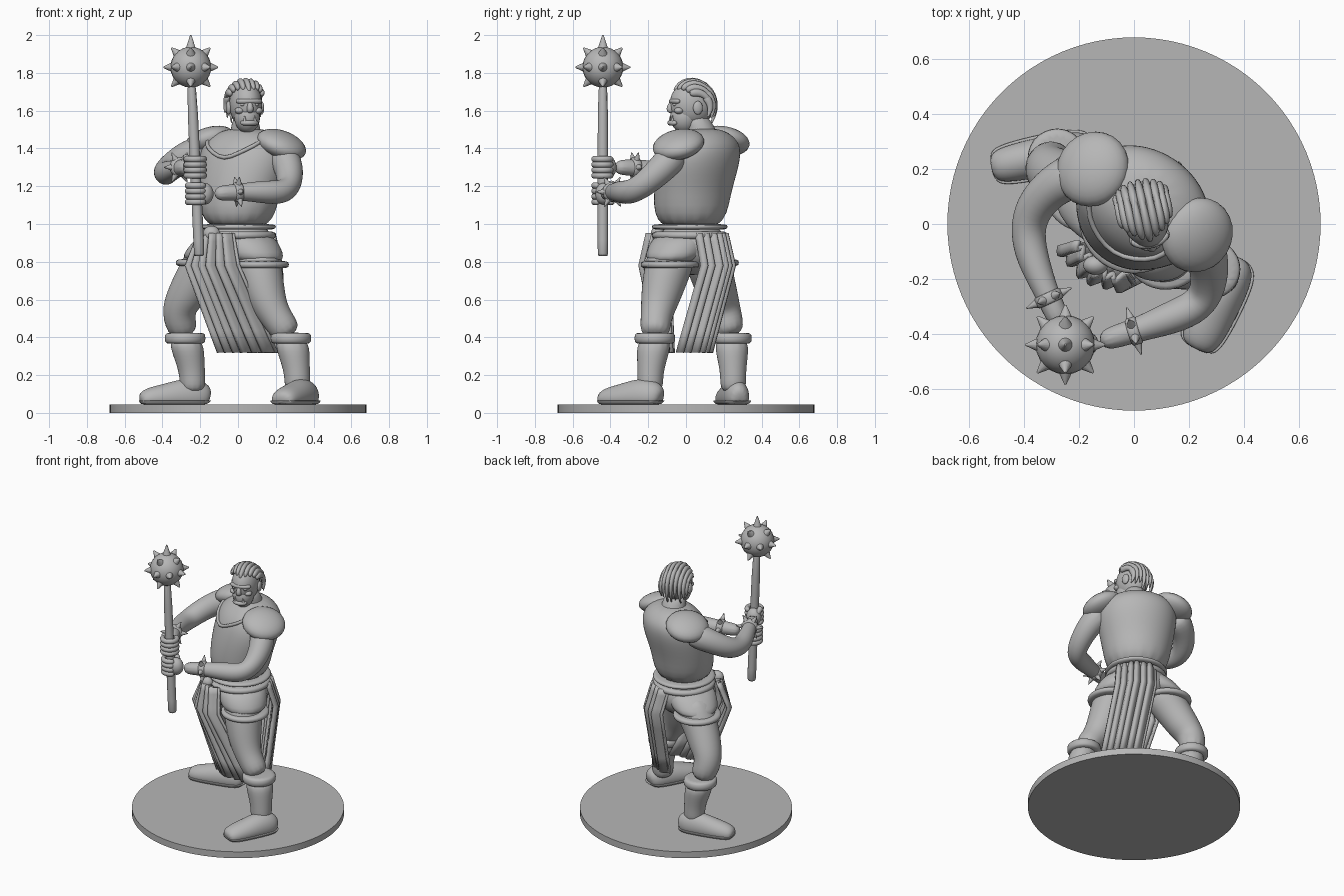
import bpy, bmesh
from math import sin, cos, pi, radians, atan2
from mathutils import Matrix, Vector

old = bpy.data.objects.get("Cube")
if old:
    bpy.data.objects.remove(old)

grey = bpy.data.materials.new("plain grey")
grey.use_nodes = True
tone = (.47, .47, .47, 1)
grey.diffuse_color = tone
grey.node_tree.nodes["Principled BSDF"].inputs["Base Color"].default_value = tone

UP = Vector((0, 0, 1))
SIDEWAYS = Vector((1, 0, 0))
UNMOVED = Matrix.Identity(4)
TURN = Matrix.Rotation(radians(-32), 4, 'Z')     # body turned towards its right


def finish(name, bm, subsurf=0, sharp_angle=None, matrix=UNMOVED):
    bmesh.ops.transform(bm, matrix=matrix, verts=bm.verts)
    bmesh.ops.recalc_face_normals(bm, faces=bm.faces)
    mesh = bpy.data.meshes.new(name)
    bm.to_mesh(mesh)
    bm.free()
    mesh.materials.append(grey)
    obj = bpy.data.objects.new(name, mesh)
    bpy.context.collection.objects.link(obj)
    bpy.ops.object.select_all(action='DESELECT')
    obj.select_set(True)
    bpy.context.view_layer.objects.active = obj
    if sharp_angle:
        bpy.ops.object.shade_smooth_by_angle(angle=radians(sharp_angle))
    else:
        bpy.ops.object.shade_smooth()
    if subsurf:
        modifier = obj.modifiers.new("rounding", 'SUBSURF')
        modifier.levels = modifier.render_levels = subsurf
    return obj


def sweep(name, rings, level=False, ref=None, sides=12, subsurf=2,
          lowest=-9, highest=9, matrix=UNMOVED):
    """Skin rings of (x, y, z, radius[, second radius]) along their path."""
    bm = bmesh.new()
    points = [Vector(ring[:3]) for ring in rings]
    if ref is None:
        whole = (points[-1] - points[0]).normalized()
        ref = Vector((0, 1, 0)) if abs(whole.z) > .7 else UP
    loops = []
    for i, ring in enumerate(rings):
        if level:
            across, over = TURN.col[0].to_3d(), TURN.col[1].to_3d()
        else:
            ahead = points[min(i + 1, len(points) - 1)] - points[max(i - 1, 0)]
            across = ahead.cross(ref).normalized()
            over = across.cross(ahead.normalized())
        loop = []
        for k in range(sides):
            turn = 2 * pi * k / sides
            p = points[i] + across * cos(turn) * ring[3] + over * sin(turn) * ring[-1]
            p.z = min(max(p.z, lowest), highest)
            loop.append(bm.verts.new(p))
        loops.append(loop)
    for low, high in zip(loops, loops[1:]):
        for k in range(sides):
            n = (k + 1) % sides
            bm.faces.new((low[k], low[n], high[n], high[k]))
    bm.faces.new(loops[0])
    bm.faces.new(loops[-1])
    return finish(name, bm, subsurf, matrix=matrix)


def band(name, centre, radius, height, way=UP):
    """Short rolled ring, used for belts, hems, cuffs and bracelets."""
    offsets = ((-.5, .85), (-.4, 1), (.4, 1), (.5, .85))
    rings = [(*(Vector(centre) + way * height * d), radius * scale) for d, scale in offsets]
    return sweep(name, rings, sides=20, subsurf=1)


def blob(name, centre, size, matrix=UNMOVED, tilt=UNMOVED):
    bm = bmesh.new()
    bmesh.ops.create_uvsphere(bm, u_segments=24, v_segments=14, radius=1)
    place = Matrix.Translation(centre) @ tilt @ Matrix.Diagonal((*size, 1))
    return finish(name, bm, matrix=matrix @ place)


def cones(name, items, radius, matrix=UNMOVED):
    """One object of pointed cones, each given as (base, direction, length)."""
    bm = bmesh.new()
    for base, way, length in items:
        way = Vector(way).normalized()
        place = Matrix.Translation(Vector(base) + way * length / 2)
        place = place @ way.to_track_quat('Z', 'Y').to_matrix().to_4x4()
        bmesh.ops.create_cone(bm, cap_ends=True, segments=14, radius1=radius,
                              radius2=radius / 8, depth=length, matrix=place)
    return finish(name, bm, sharp_angle=40, matrix=matrix)


# round base
DECK = .045
bm = bmesh.new()
bmesh.ops.create_cone(bm, cap_ends=True, segments=96, radius1=.68, radius2=.68,
                      depth=DECK, matrix=Matrix.Translation(UP * DECK / 2))
finish("base", bm, sharp_angle=40)

# torso in a sleeveless vest, with a collar that dips to a V at the front
vest = [(0, .02, .96, .19, .19), (0, .03, 1.15, .225, .2), (.03, .06, 1.3, .26, .21),
        (.04, .08, 1.4, .26, .2), (.04, .09, 1.46, .21, .16), (.04, .09, 1.51, .1, .09)]
sweep("vest", vest, level=True, sides=16)


def on_vest(height, angle):
    for low, high in zip(vest, vest[1:]):
        if low[2] <= height <= high[2]:
            f = (height - low[2]) / (high[2] - low[2])
            x, y, z, a, b = [m + (n - m) * f for m, n in zip(low, high)]
            return Vector((x, y, z)) + TURN.to_3x3() @ Vector((a * sin(angle), -b * cos(angle), 0))


sweep("vest_collar", [(*on_vest(1.34 + abs(d) / 500, radians(d)), .012) for d in range(-72, 73, 18)],
      sides=8, subsurf=1)
for side, centre, tilt in (("left", (.23, -.04, 1.42), 24), ("right", (-.15, .2, 1.44), -20)):
    blob(side + "_shoulder_cap", centre, (.135, .14, .07),
         tilt=TURN @ Matrix.Rotation(radians(tilt), 4, 'Y'))

# belt, knot and pelvis
band("vest_hem", (0, .02, .985), .205, .03)
band("belt", (0, .02, .94), .205, .045)
blob("belt_knot", (-.14, -.15, .95), (.045, .035, .04))
blob("pelvis", (0, .03, .88), (.2, .18, .15), tilt=TURN)


# legs, short trousers and boots
def build_leg(side, waist, hem, leg, ankle, heel, toe, foot_width):
    middle = (Vector(waist) + Vector(hem)) / 2
    sweep(side + "_shorts", [(*waist, .155), (*middle, .165), (*hem, .148)], level=True)
    band(side + "_shorts_hem", hem, .158, .04)
    sweep(side + "_leg", leg)
    ankle, cuff = Vector(ankle), Vector(leg[-1][:3])
    sweep(side + "_boot_shaft", [(*(ankle - UP * .1), .075), (*ankle, .068),
                                 (*ankle.lerp(cuff, .5), .086), (*cuff, .098)], level=True)
    band(side + "_boot_cuff", cuff - UP * .005, .11, .06)
    # foot: fraction from heel to toe, half height, share of the width
    shape = ((0, .05, .5), (.1, .09, .9), (.35, .1, 1), (.65, .075, 1), (.9, .06, .9), (1, .035, .6))
    heel, toe = Vector((*heel, .05)), Vector((*toe, .05))
    for name, margin, top in (("foot", 0, 1), ("sole", .01, .066)):
        rings = [(*(heel.lerp(toe, f) + UP * tall * .4), foot_width * w + margin, tall) for f, tall, w in shape]
        sweep(f"{side}_{name}", rings, ref=UP, lowest=DECK, highest=top)


build_leg("left", (.03, -.01, .96), (.115, -.085, .785),
          [(.08, -.06, .88, .14), (.12, -.11, .72, .125), (.155, -.14, .59, .105),
           (.205, -.16, .5, .082), (.28, -.165, .4, .085)],
          (.315, -.19, .2), (.385, -.13), (.225, -.455), .085)
build_leg("right", (-.04, .03, .96), (-.175, .125, .795),
          [(-.1, .1, .88, .14), (-.2, .13, .75, .12), (-.28, .175, .61, .108),
           (-.325, .205, .53, .09), (-.28, .24, .4, .085)],
          (-.24, .25, .2), (-.15, .285), (-.52, .205), .074)


# pleated cloths hanging from the belt
def cloth(name, rows, outward):
    bm = bmesh.new()
    columns, steps = 44, 4
    edges = [[Vector((*xy, z)) for xy in row] for row, z in zip(rows, (.95, .78, .32))]
    lines = []
    for upper, lower in zip(edges, edges[1:]):
        for i in range(steps + 1):
            left, right = [a.lerp(b, i / steps) for a, b in zip(upper, lower)]
            line = []
            for k in range(columns + 1):
                t = k / columns
                wave = .016 * sin(t * 12 * pi) + .007 * sin(t * 17) + .05 * sin(pi * t)
                line.append(bm.verts.new(left.lerp(right, t) + Vector(outward) * wave))
            lines.append(line)
    for low, high in zip(lines, lines[1:]):
        for k in range(columns):
            bm.faces.new((low[k], low[k + 1], high[k + 1], high[k]))
    bmesh.ops.remove_doubles(bm, verts=bm.verts, dist=.0001)
    modifier = finish(name, bm).modifiers.new("thickness", 'SOLIDIFY')
    modifier.thickness, modifier.offset = .018, 0


cloth("front_cloth", [((-.2, -.06), (-.03, -.19)), ((-.27, -.08), (0, -.23)), ((-.1, -.06), (.2, -.12))],
      (-.53, -.85, 0))
cloth("back_cloth", [((.18, .05), (0, .21)), ((.22, .08), (.03, .25)), ((.23, -.05), (.05, .13))],
      (.7, .7, 0))

# mace: handle, ball and spikes
ball = Vector((-.25, -.44, 1.83))
butt = Vector((-.205, -.44, .83))
sweep("mace_handle", [(*butt.lerp(ball, f), .029) for f in (0, .005, .5, 1)], subsurf=1)
blob("mace_ball", ball, (.108,) * 3)
spikes = [(ball + UP * .09, UP, .08)]
for tilt, count in ((0, 8), (45, 4), (-45, 4)):
    for k in range(count):
        turn, lift = 2 * pi * k / count, radians(tilt)
        way = Vector((cos(turn) * cos(lift), sin(turn) * cos(lift), sin(lift)))
        spikes.append((ball + way * .09, way, .055))
cones("mace_spikes", spikes, .03)


# arms, spiked bracelets and gripping hands
def build_arm(side, path):
    sweep(side + "_arm", path, ref=UP)
    wrist, hand = Vector(path[-2][:3]), Vector(path[-1][:3])
    way = (hand - wrist).normalized()
    band(side + "_bracelet", wrist, .054, .045, way)
    across = way.cross(UP).normalized()
    spokes = [Matrix.Rotation(k * pi / 3, 3, way) @ across for k in range(6)]
    cones(side + "_bracelet_spikes", [(wrist + d * .045, d, .045) for d in spokes], .018)
    grip = butt.lerp(ball, hand.z - butt.z)
    blob(side + "_palm", grip.lerp(hand, .45), (.05, .045, .058))
    start = atan2(wrist.y - grip.y, wrist.x - grip.x)
    for n in range(4):
        height = UP * (n - 1.5) * .029
        curl = [start + radians(d) for d in range(35, 325, 36)]
        sweep(f"{side}_finger_{n + 1}",
              [(*(grip + height + Vector((cos(a), sin(a), 0)) * .05), .018) for a in curl],
              ref=UP, sides=8, subsurf=1)
    thumb = [(*(grip + Vector((cos(start + a), sin(start + a), a)) * .05), .02) for a in (.3, .8, 1.3)]
    sweep(side + "_thumb", thumb, ref=UP, sides=8)


build_arm("left", [(.22, -.04, 1.39, .09), (.275, -.12, 1.3, .082), (.275, -.23, 1.2, .07),
                   (.235, -.3, 1.165, .066), (.13, -.345, 1.17, .064), (0, -.39, 1.17, .042),
                   (-.13, -.43, 1.16, .046)])
build_arm("right", [(-.16, .2, 1.4, .095), (-.29, .15, 1.355, .08), (-.37, .06, 1.29, .074),
                    (-.39, -.03, 1.265, .066), (-.37, -.13, 1.275, .062), (-.31, -.27, 1.3, .042),
                    (-.26, -.38, 1.3, .046)])

# neck and head
sweep("neck", [(.04, .1, 1.42, .1), (.04, .08, 1.5, .08), (.04, .05, 1.58, .07)], level=True)
face = Matrix.Translation((.04, .03, 1.62)) @ Matrix.Rotation(radians(12), 4, 'Z')
blob("skull", (0, 0, .015), (.086, .118, .122), face)
blob("jaw", (0, -.04, -.055), (.068, .075, .083), face)
sweep("nose", [(0, -.108, .03, .012), (0, -.125, -.015, .022), (0, -.105, -.03, .015)],
      sides=8, ref=SIDEWAYS, matrix=face)
for name, width, depth, height in (("brow", .07, .075, .03), ("lower_lip", .045, .085, -.085)):
    sweep(name, [(width * sin(a), -depth - .036 * cos(a), height, .014) for a in (-1.5, -.7, 0, .7, 1.5)],
          sides=8, matrix=face)
cones("tusks", [((x, -.11, -.085), UP, .04) for x in (-.028, .028)], .011, face)
for side, x in (("left", 1), ("right", -1)):
    blob(side + "_eye", (x * .036, -.1, .012), (.014, .01, .008), face)
    blob(side + "_cheek", (x * .05, -.08, -.02), (.025, .025, .018), face)
    blob(side + "_ear", (x * .089, .015, -.005), (.014, .026, .036), face)

# hair swept back in pointed locks, in a front and a rear layer
for layer, first, last in (("front", 35, 165), ("rear", 95, 205)):
    for n in range(9):
        lean = radians((n - 4) * 17)
        begin = first + abs(n - 4) * 8
        lock = []
        for k in range(7):
            f = k / 6
            angle = radians(begin + (last + n % 3 * 9 - begin) * f)
            lift = 1.02 + .05 * sin(pi * f) + .12 * f ** 3
            thick = .025 * (1 - .85 * f * f) * min(.55 + f * 3, 1)
            lock.append((.09 * sin(lean) * lift, -.115 * cos(angle) * lift * (.45 + .55 * cos(lean)),
                         .13 * sin(angle) * lift * (.3 + .7 * cos(lean)), thick, thick * .75))
        sweep(f"{layer}_hair_lock_{n + 1}", lock, ref=SIDEWAYS, sides=8, subsurf=1, matrix=face)
